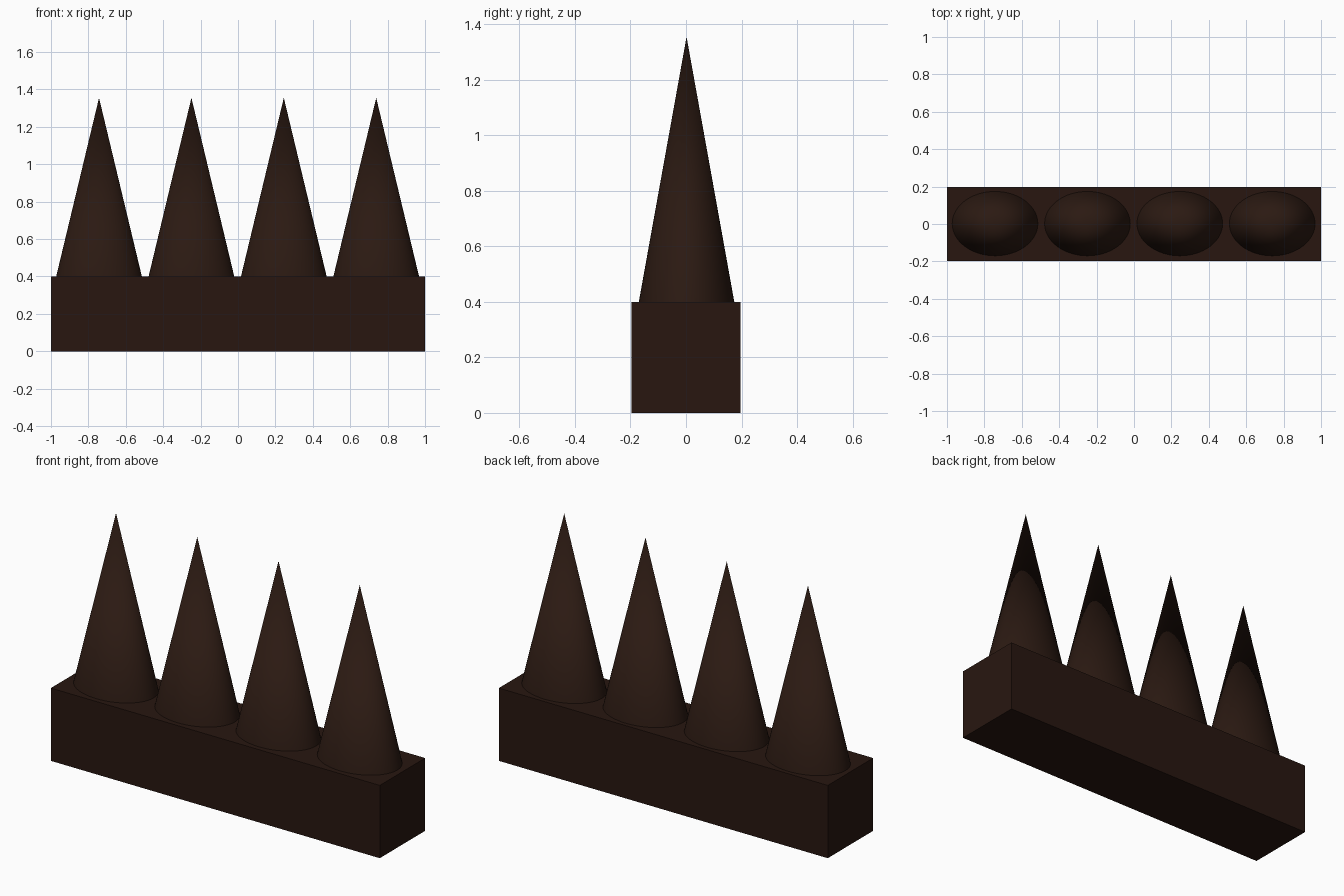
import bpy

if "Cube" in bpy.data.objects:
    bpy.data.objects.remove(bpy.data.objects["Cube"])


def material(name, color):
    m = bpy.data.materials.new(name)
    m.diffuse_color = (*color, 1)
    m.use_nodes = True
    m.node_tree.nodes["Principled BSDF"].inputs["Base Color"].default_value = m.diffuse_color
    return m


base_mat = material("base_brown", (0.021, 0.008, 0.005))
spike_mat = material("spike_brown", (0.024, 0.010, 0.006))

BASE_H, TOP, DEPTH = 0.40, 1.355, 0.394

# Rectangular base bar
bpy.ops.mesh.primitive_cube_add(size=1, location=(0, 0, BASE_H / 2))
base = bpy.context.object
base.name = "base_bar"
base.scale = (2, DEPTH, BASE_H)
bpy.ops.object.transform_apply(location=False)
base.data.materials.append(base_mat)

# Row of four elliptical cone spikes standing on the bar
for i in range(4):
    bpy.ops.mesh.primitive_cone_add(vertices=64, radius1=1, radius2=0, depth=TOP - BASE_H,
                                    location=(-0.743 + 0.494 * i, 0.002, (TOP + BASE_H) / 2))
    spike = bpy.context.object
    spike.name = f"spike_{i + 1}"
    spike.scale = (0.229, 0.172, 1)
    bpy.ops.object.transform_apply(location=False)
    spike.data.materials.append(spike_mat)
    bpy.ops.object.shade_smooth_by_angle()
